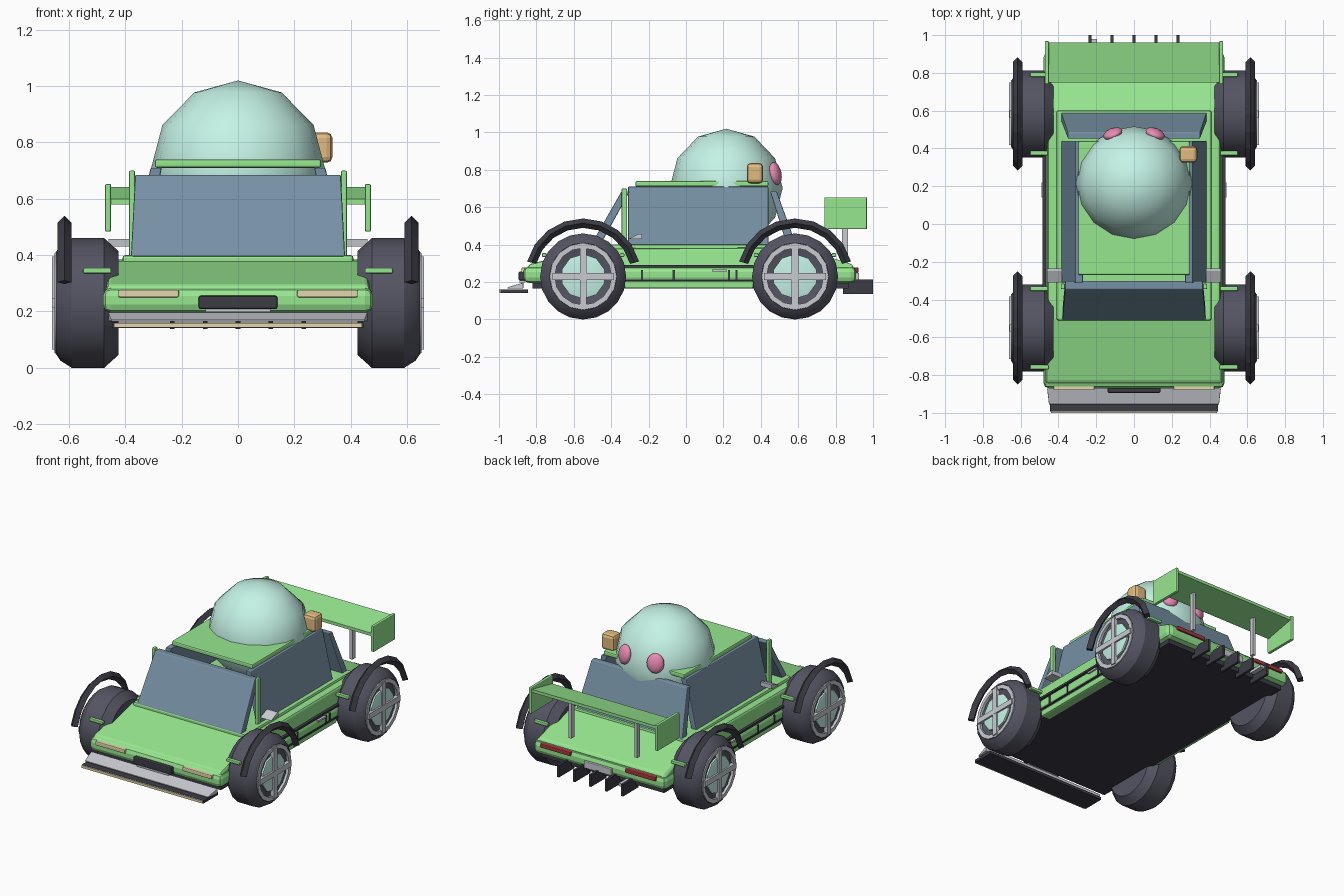
import bpy, bmesh, math
from math import sin, cos, pi, radians
from mathutils import Vector

if "Cube" in bpy.data.objects:
    bpy.data.objects.remove(bpy.data.objects["Cube"])


def material(name, r, g, b):
    m = bpy.data.materials.new(name)
    m.diffuse_color = (r, g, b, 1)
    m.use_nodes = True
    m.node_tree.nodes["Principled BSDF"].inputs["Base Color"].default_value = m.diffuse_color
    return m


GREEN = material("green_paint", .31, .80, .28)
DARK = material("dark_trim", .045, .045, .06)
TYRE = material("rubber", .09, .09, .125)
GLASS = material("blue_glass", .18, .28, .37)
MINT = material("mint", .56, .90, .80)
PINK = material("pink", .82, .26, .46)
TAN = material("tan", .76, .50, .22)
CREAM = material("cream", .78, .68, .42)
RED = material("red_light", .40, .04, .05)
METAL = material("metal", .58, .60, .64)


def finish(name, bm, mat, bevel=0, segments=2, smooth=None):
    bmesh.ops.recalc_face_normals(bm, faces=bm.faces)
    me = bpy.data.meshes.new(name)
    bm.to_mesh(me)
    bm.free()
    ob = bpy.data.objects.new(name, me)
    bpy.context.collection.objects.link(ob)
    me.materials.append(mat)
    if bevel:
        mod = ob.modifiers.new("bevel", 'BEVEL')
        mod.width, mod.segments = bevel, segments
        mod.limit_method = 'ANGLE'
    if smooth:
        bpy.ops.object.select_all(action='DESELECT')
        bpy.context.view_layer.objects.active = ob
        ob.select_set(True)
        bpy.ops.object.shade_smooth_by_angle(angle=radians(smooth))
    return ob


def box(name, x, y, z, mat, bevel=0):
    """Box given as (min, max) pairs."""
    bm = bmesh.new()
    bmesh.ops.create_cube(bm, size=1)
    for v in bm.verts:
        v.co = Vector([(a + b) / 2 + c * (b - a) for (a, b), c in zip((x, y, z), v.co)])
    return finish(name, bm, mat, bevel)


def side_box(name, s, x, y, z, mat, bevel=0):
    return box(name, tuple(sorted((s * x[0], s * x[1]))), y, z, mat, bevel)


def hull(name, pts, mat, bevel=0, mirror=False):
    """Convex solid; mirror=True repeats every point at -x."""
    bm = bmesh.new()
    for p in pts:
        bm.verts.new(p)
        if mirror:
            bm.verts.new((-p[0], p[1], p[2]))
    bmesh.ops.convex_hull(bm, input=bm.verts)
    bmesh.ops.dissolve_limit(bm, angle_limit=.01, verts=bm.verts, edges=bm.edges)
    return finish(name, bm, mat, bevel)


def lathe(name, s, cy, cz, profile, n, mat, closed=False):
    """Turn an (x, radius) profile round the wheel axis."""
    bm = bmesh.new()
    rings = [[bm.verts.new((s * x, cy + r * sin(2 * pi * i / n), cz + r * cos(2 * pi * i / n)))
              for i in range(n)] for x, r in profile]
    pairs = list(zip(rings, rings[1:] + rings[:1])) if closed else list(zip(rings, rings[1:]))
    for a, b in pairs:
        for i in range(n):
            j = (i + 1) % n
            bm.faces.new((a[i], a[j], b[j], b[i]))
    if not closed:
        bm.faces.new(rings[0])
        bm.faces.new(rings[-1])
    return finish(name, bm, mat, smooth=25)


def ellipsoid(name, c, r, u, v, mat):
    bm = bmesh.new()
    bmesh.ops.create_uvsphere(bm, u_segments=u, v_segments=v, radius=1)
    for vt in bm.verts:
        vt.co = Vector([c[i] + r[i] * vt.co[i] for i in range(3)])
    return finish(name, bm, mat, smooth=70)


# Body: floor, rounded lower shell, sloping upper shell, belt line
box("floor_pan", (-.45, .45), (-.82, .87), (.165, .21), DARK)
box("lower_shell", (-.48, .48), (-.87, .91), (.195, .285), GREEN, .03)
hull("upper_shell", [(.47, -.85, .27), (.47, .90, .27), (.465, -.84, .295), (.455, -.50, .38),
                     (.455, .60, .385), (.455, .89, .295)], GREEN, .015, True)
box("belt_line", (-.41, .41), (-.51, .60), (.36, .40), GREEN, .01)

# Cabin glass and roof
hull("windshield", [(.38, -.51, .395), (.38, -.46, .395), (.365, -.345, .685), (.365, -.30, .685)], GLASS, .005, True)
hull("rear_window", [(.385, .59, .395), (.385, .54, .395), (.35, .485, .685), (.35, .45, .685)], GLASS, .005, True)
box("roof", (-.295, .295), (-.27, .44), (.71, .74), GREEN, .008)
for s in (-1, 1):
    hull("side_window", [(s * x, y, z) for y in (-.31, .44)
                         for x, z in ((.385, .395), (.345, .395), (.31, .71), (.27, .71))], GLASS, .005)
    side_box("pillar", s, (.365, .387), (-.345, -.315), (.39, .70), GREEN, .006)
    hull("mirror", [(s * x, y, z) for x in (.38, .46)
                    for y, z in ((-.31, .43), (-.235, .43), (-.235, .458), (-.25, .458))], METAL)

    # Side trim
    side_box("side_skirt", s, (.40, .47), (-.33, .36), (.165, .21), GREEN, .01)
    side_box("side_stripe", s, (.46, .485), (-.33, .36), (.278, .292), DARK)
    side_box("skirt_stripe", s, (.46, .482), (-.33, .36), (.205, .215), DARK)
    side_box("door_handle", s, (.475, .49), (.14, .22), (.256, .268), METAL)
    for y in (-.235, -.065, .23, .27):
        side_box("panel_gap", s, (.47, .484), (y - .006, y + .006), (.215, .265), DARK)

    # Lamps
    side_box("headlight", s, (.21, .425), (-.88, -.85), (.25, .277), CREAM, .005)
    side_box("taillight", s, (.20, .42), (.89, .922), (.252, .278), RED, .005)

    # Wing end plates and struts
    side_box("wing_end_plate", s, (.45, .472), (.74, .968), (.483, .653), GREEN, .006)
    side_box("wing_strut", s, (.23, .25), (.835, .865), (.34, .61), METAL)

# Wing blade
hull("wing_blade", [(.46, .75, .58), (.46, .75, .60), (.46, .96, .622), (.46, .96, .642)], GREEN, 0, True)

# Nose: grille, plate, bumper, splitter
box("grille", (-.14, .14), (-.895, -.86), (.208, .256), DARK, .008)
box("front_plate", (-.115, .115), (-.89, -.86), (.198, .208), METAL)
hull("front_bumper", [(.45, -.955, .165), (.45, -.955, .172), (.46, -.87, .165), (.46, -.87, .197)], METAL, .003, True)
box("splitter", (-.445, .445), (-.992, -.845), (.142, .16), DARK)
box("splitter_edge", (-.44, .44), (-1.0, -.99), (.143, .159), CREAM)

# Tail: plate, exhaust and diffuser fins
box("rear_plate", (-.10, .10), (.90, .925), (.205, .25), METAL, .004)
box("exhaust", (-.235, -.195), (.88, .98), (.185, .205), METAL)
for i in range(-2, 3):
    box("diffuser_fin", (i * .117 - .008, i * .117 + .008), (.84, 1.0), (.137, .215), DARK)

# Wheels with rims, crossed spokes and arched guards
CZ, R = .23, .23
for s in (-1, 1):
    for cy in (-.55, .583):
        lathe("tyre", s, cy, CZ, [(.425, .15), (.425, .185), (.475, R), (.59, R), (.63, .205),
                                  (.647, .18), (.635, .15)], 20, TYRE)
        lathe("rim_ring", s, cy, CZ, [(.63, .152), (.652, .152), (.652, .178), (.63, .182)], 16, METAL, True)
        lathe("rim_disc", s, cy, CZ, [(.62, .12), (.646, .12), (.65, .105)], 10, MINT)
        side_box("spoke", s, (.63, .661), (cy - .165, cy + .165), (CZ - .018, CZ + .018), METAL)
        side_box("spoke", s, (.63, .66), (cy - .018, cy + .018), (CZ - .165, CZ + .165), METAL)
        side_box("axle", s, (.30, .45), (cy - .03, cy + .03), (CZ - .03, CZ + .03), DARK)
        for d in (-.208, .208):
            side_box("guard_bracket", s, (.45, .55), (cy + d - .012, cy + d + .012), (.335, .355), GREEN, .005)
        # Guard: diamond section swept along an arc
        bm = bmesh.new()
        rows = []
        for i in range(9):
            a = radians(15 + 150 * i / 8)
            rows.append([bm.verts.new((s * (.616 + dx), cy + (.285 + dr) * cos(a), CZ + (.285 + dr) * sin(a)))
                         for dx, dr in ((.025, 0), (0, .025), (-.025, 0), (0, -.025))])
        for a, b in zip(rows, rows[1:]):
            for k in range(4):
                bm.faces.new((a[k], a[(k + 1) % 4], b[(k + 1) % 4], b[k]))
        bm.faces.new(rows[0])
        bm.faces.new(rows[-1])
        finish("wheel_guard", bm, DARK)

# Rider on the roof: big round head, eyes, small side block
ellipsoid("round_head", (0, .215, .703), (.31, .302, .317), 16, 6, MINT)
for s in (-1, 1):
    eye = ellipsoid("eye", (0, 0, 0), (.054, .028, .062), 12, 8, PINK)
    eye.location = (s * .112, .478, .78)
    eye.rotation_euler = (radians(12), 0, -s * radians(22))
box("ear_block", (.24, .335), (.325, .412), (.728, .836), TAN, .02)
